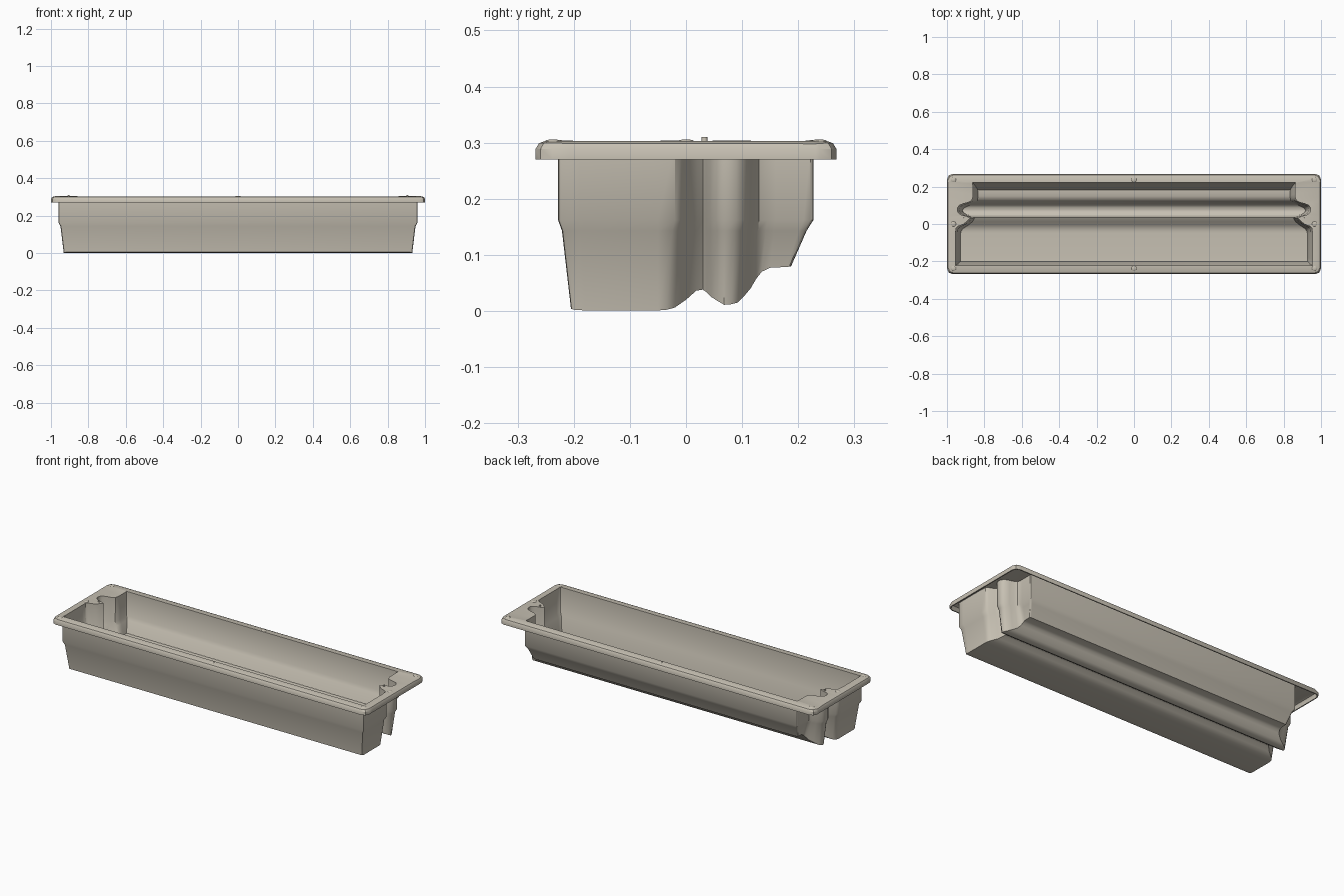
import bpy, bmesh, math

if "Cube" in bpy.data.objects:
    bpy.data.objects.remove(bpy.data.objects["Cube"])

T = 0.006            # wall thickness
TOP = 0.303          # upper face of the rim

plastic = bpy.data.materials.new("warm_beige_plastic")
plastic.diffuse_color = (0.57, 0.53, 0.45, 1)
plastic.use_nodes = True
plastic.node_tree.nodes["Principled BSDF"].inputs["Base Color"].default_value = plastic.diffuse_color

# Half outline from front to back: wall y, wall half width, floor y, floor z
ROWS = [
    (-.228, .950, -.205, .004), (-.2265, .957, -.204, .0035), (-.222, .960, -.198, .002),
    (-.19, .960, -.18, .001), (-.05, .960, -.05, .001), (-.02, .957, -.035, .002),
    (-.008, .945, -.02, .006), (.004, .915, .0, .02), (.02, .895, .018, .036),
    (.03, .885, .03, .038), (.036, .898, .037, .033), (.043, .925, .045, .025),
    (.055, .943, .056, .018), (.07, .950, .068, .011), (.09, .948, .08, .012),
    (.105, .937, .092, .015), (.115, .912, .104, .027), (.121, .888, .115, .04),
    (.13, .873, .125, .057), (.145, .868, .135, .07), (.16, .868, .15, .077),
    (.21, .868, .18, .0785), (.222, .868, .184, .079), (.226, .865, .186, .079),
    (.227, .858, .187, .079),
]
N = len(ROWS)


def finish(name, bm, angle=35):
    me = bpy.data.meshes.new(name)
    bm.to_mesh(me)
    bm.free()
    ob = bpy.data.objects.new(name, me)
    bpy.context.collection.objects.link(ob)
    me.materials.append(plastic)
    bpy.ops.object.select_all(action='DESELECT')
    ob.select_set(True)
    bpy.context.view_layer.objects.active = ob
    if name == "tray_shell":
        mod = ob.modifiers.new("wall", 'SOLIDIFY')
        mod.thickness, mod.offset, mod.use_even_offset = T, 1, True
        bpy.ops.object.modifier_apply(modifier=mod.name)
    bpy.ops.object.shade_smooth_by_angle(angle=math.radians(angle))
    return ob


def wall_half(z, spread=0.0):
    return [(x + spread, y, z) for y, x, _, _ in ROWS]


def rim_half(inset, z, r=0.025):
    """Rounded rectangle with one point per outline row."""
    a, b = 1 - T - inset, 0.268 - T - inset
    pts = []
    for i, row in enumerate(ROWS):
        k = min(i, N - 1 - i)
        if k < 3:
            t = math.radians(90 - 45 * k)
            s = -1 if i < 3 else 1
            pts.append((a - r + r * math.cos(t), s * (b - r + r * math.sin(t)), z))
        else:
            pts.append((a, row[0] * 1.1, z))
    return pts


# Tray: floor, tapered lower wall, ledge, upright upper wall, rim and skirt
floor = [(x - .028, yb, zb) for y, x, yb, zb in ROWS]
ledge = [(x - .011, y + .3 * (yb - y), .143) for y, x, yb, _ in ROWS]
halves = [
    floor, ledge, wall_half(.162), wall_half(TOP - T),
    rim_half(.012, TOP - T), rim_half(.004, TOP - T - .003),
    rim_half(0, TOP - T - .010), rim_half(0, .27),
]
bm = bmesh.new()
loops = []
for half in halves:
    loop = [bm.verts.new(p) for p in half]
    loop += [bm.verts.new((-x, y, z)) for x, y, z in reversed(half)]
    loops.append(loop)
for lo, hi in zip(loops, loops[1:]):
    for i in range(2 * N):
        j = (i + 1) % (2 * N)
        bm.faces.new((lo[i], lo[j], hi[j], hi[i]))
base = loops[0]
strips = [bm.faces.new((base[i], base[i + 1], base[2 * N - 2 - i], base[2 * N - 1 - i]))
          for i in range(N - 1)]
bmesh.ops.recalc_face_normals(bm, faces=bm.faces[:])
bm.normal_update()
if strips[3].normal.z < 0:
    bmesh.ops.reverse_faces(bm, faces=bm.faces[:])
finish("tray_shell", bm)

# Low stacking bumps on the rim
spots = [(sx * .965, y) for sx in (-1, 1) for y in (-.237, 0, .237)]
spots += [(0, -.237), (0, .237)]
for x, y in spots:
    bm = bmesh.new()
    bmesh.ops.create_uvsphere(bm, u_segments=16, v_segments=8, radius=1)
    bmesh.ops.scale(bm, vec=(.014, .014, .004), verts=bm.verts)
    bmesh.ops.translate(bm, vec=(x, y, TOP - .001), verts=bm.verts)
    finish("rim_bump", bm)

# Small pin beside the narrow neck at each end
for sx in (-1, 1):
    bm = bmesh.new()
    bmesh.ops.create_cone(bm, cap_ends=True, segments=12, radius1=.006, radius2=.005, depth=.014)
    bmesh.ops.translate(bm, vec=(sx * .905, .033, .303), verts=bm.verts)
    finish("end_pin", bm)
